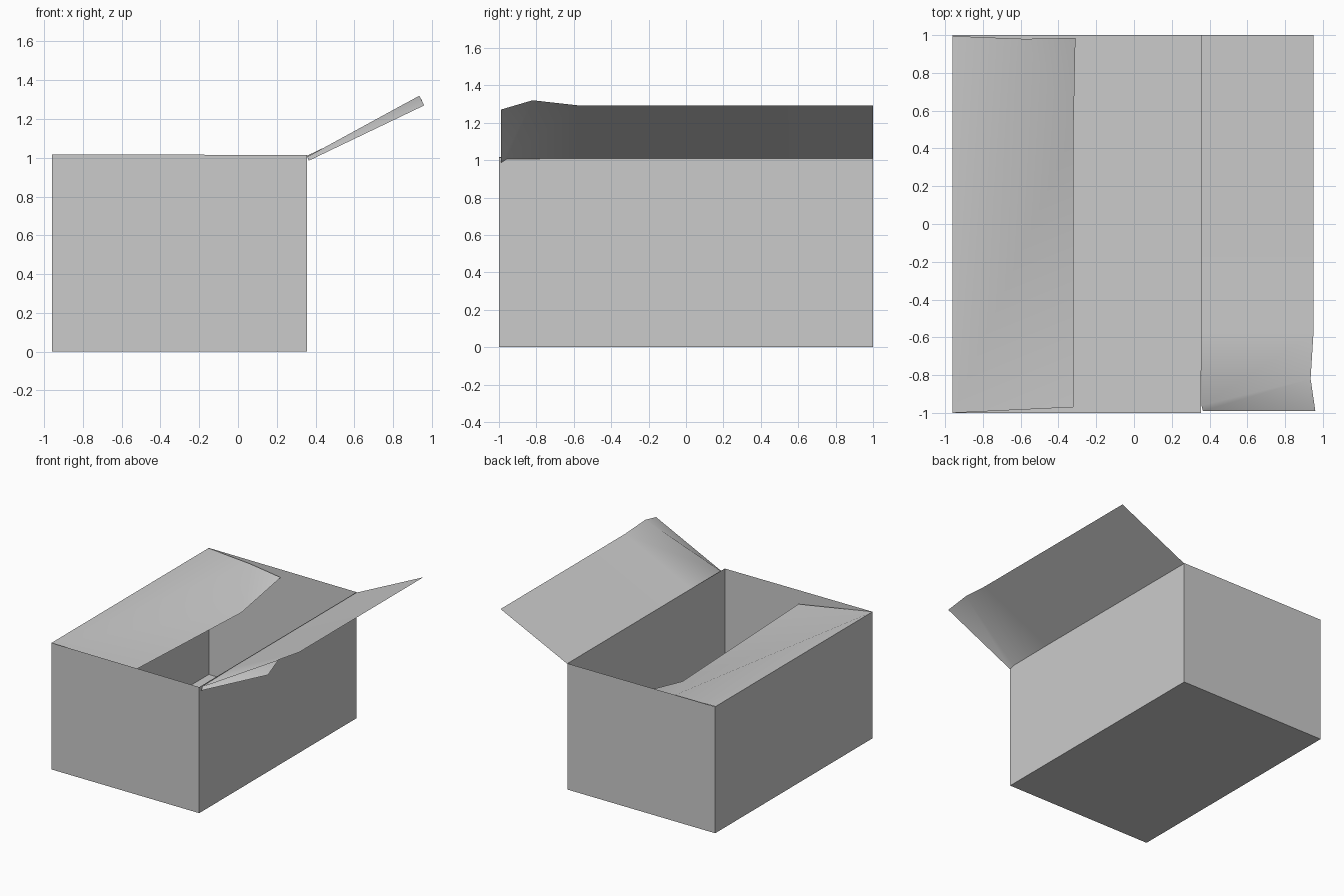
import bpy, bmesh, math

if "Cube" in bpy.data.objects:
    bpy.data.objects.remove(bpy.data.objects["Cube"])

X0, X1, Y, H = -0.96, 0.355, 1.0, 1.018


def sheet(name, verts, faces, smooth=False):
    """Make a thin paper sheet object from a few corner points."""
    me = bpy.data.meshes.new(name)
    me.from_pydata(verts, [], faces)
    ob = bpy.data.objects.new(name, me)
    bpy.context.collection.objects.link(ob)
    if smooth:
        bpy.context.view_layer.objects.active = ob
        ob.select_set(True)
        bpy.ops.object.shade_smooth_by_angle(angle=math.radians(40))
        ob.select_set(False)
    return ob


# Open carton: cube without its top face
me = bpy.data.meshes.new("carton_body")
bm = bmesh.new()
bmesh.ops.create_cube(bm, size=1)
for v in bm.verts:
    v.co = ((X0 + X1) / 2 + v.co.x * (X1 - X0), v.co.y * 2 * Y, (v.co.z + 0.5) * H)
bm.normal_update()
top = [f for f in bm.faces if f.normal.z > 0.9]
bmesh.ops.delete(bm, geom=top, context='FACES_ONLY')
# right wall ends slightly lower, at the fold of its flap
for v in bm.verts:
    if v.co.z > 0.5 and v.co.x > 0:
        v.co.z = 1.014
bm.to_mesh(me)
bm.free()
bpy.context.collection.objects.link(bpy.data.objects.new("carton_body", me))

# Left flap: sagging into the box, back corner bent upward
sheet("left_flap",
      [(X0, -Y, 1.018), (-0.32, -0.97, 0.92), (-0.32, 0.5, 0.86),
       (-0.31, 0.985, 0.96), (-0.58, 0.98, 1.0), (X0, 0.995, 1.018)],
      [(0, 1, 2), (0, 2, 4), (2, 3, 4), (0, 4, 5)], smooth=True)

# Right flap: folded outward and up, front corner crumpled
sheet("right_flap",
      [(0.365, -0.99, 0.985), (0.357, -0.96, 1.005), (X1, -0.58, 1.01), (X1, Y, 1.01),
       (0.96, -0.99, 1.27), (0.935, -0.82, 1.32), (0.95, -0.58, 1.293), (0.95, Y, 1.293)],
      [(0, 4, 5), (0, 5, 1), (1, 5, 6, 2), (2, 6, 7, 3)], smooth=True)
